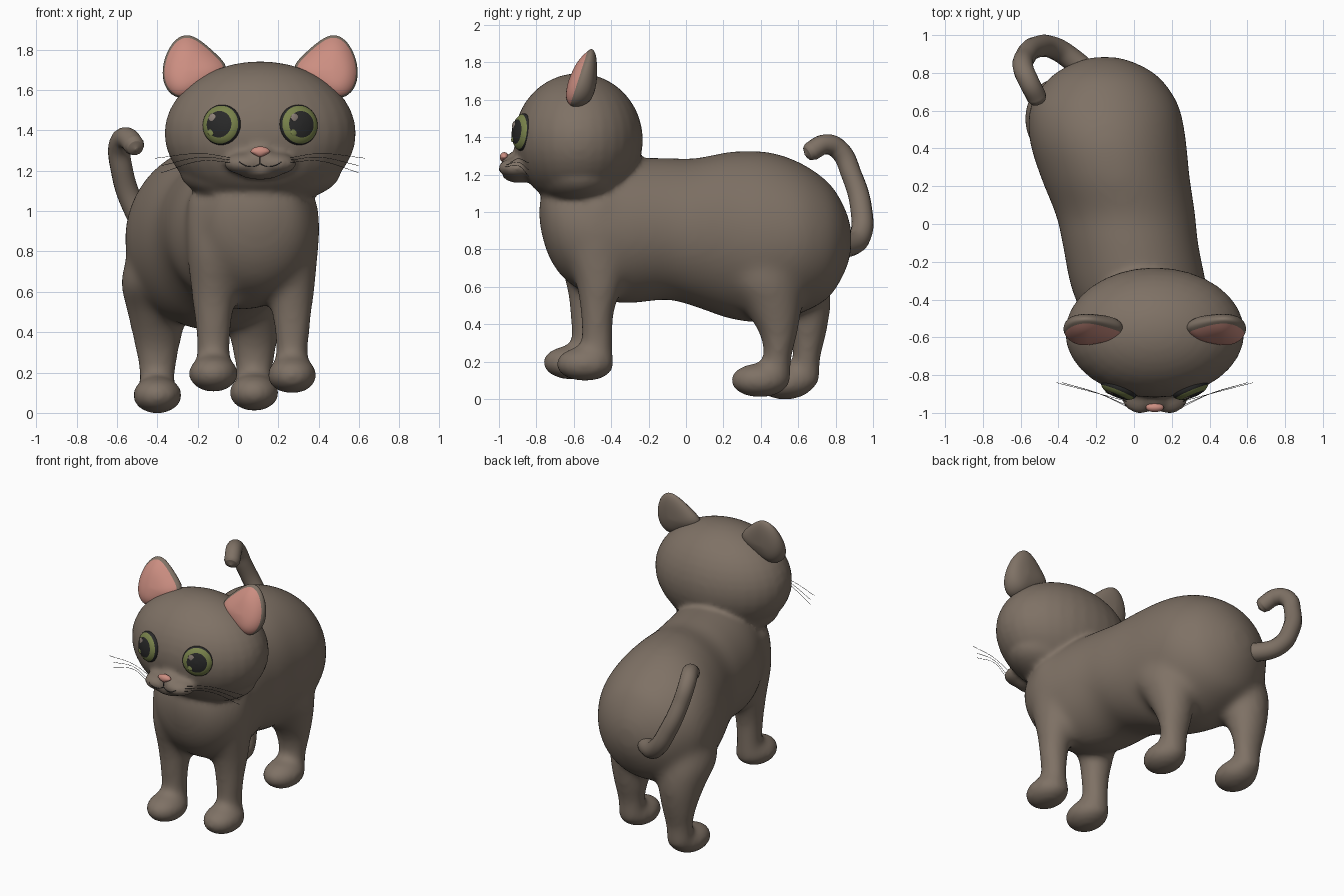
import bpy, bmesh, math
from mathutils import Matrix, Vector
from mathutils.bvhtree import BVHTree

cube = bpy.data.objects.get("Cube")
if cube:
    bpy.data.objects.remove(cube)

MID = 0.11  # head centre in x


def material(name, rgb):
    m = bpy.data.materials.new(name)
    m.use_nodes = True
    m.diffuse_color = (*rgb, 1)
    m.node_tree.nodes["Principled BSDF"].inputs["Base Color"].default_value = (*rgb, 1)
    return m


fur = material("brown_fur", (0.212, 0.167, 0.131))
pink = material("pink_skin", (0.6, 0.27, 0.22))
green = material("green_iris", (0.19, 0.225, 0.07))
black = material("dark_pupil", (0.022, 0.022, 0.022))
glint = material("pale_glint", (0.27, 0.22, 0.19))


def finish(name, bm, *mats):
    bmesh.ops.recalc_face_normals(bm, faces=bm.faces)
    for f in bm.faces:
        f.smooth = True
    me = bpy.data.meshes.new(name)
    bm.to_mesh(me)
    bm.free()
    for m in mats:
        me.materials.append(m)
    ob = bpy.data.objects.new(name, me)
    bpy.context.collection.objects.link(ob)
    return ob


def bake(ob):
    """Swap an object's modifiers or curve for the resulting mesh."""
    bpy.context.view_layer.update()
    deps = bpy.context.evaluated_depsgraph_get()
    me = bpy.data.meshes.new_from_object(ob.evaluated_get(deps))
    name = ob.name
    bpy.data.objects.remove(ob)
    for p in me.polygons:
        p.use_smooth = True
    new = bpy.data.objects.new(name, me)
    bpy.context.collection.objects.link(new)
    return new


def fuse(name, bm, voxel, rounds):
    """Union overlapping closed parts and soften the joins."""
    ob = finish(name, bm, fur)
    rm = ob.modifiers.new("fuse", "REMESH")
    rm.mode = "VOXEL"
    rm.voxel_size = voxel
    sm = ob.modifiers.new("soften", "SMOOTH")
    sm.factor = 0.5
    sm.iterations = rounds
    ob = bake(ob)
    ob.data.materials.clear()
    ob.data.materials.append(fur)
    return ob


def ellipsoid(bm, centre, radii):
    mat = Matrix.Translation(centre) @ Matrix.Diagonal((*radii, 1))
    return bmesh.ops.create_uvsphere(bm, u_segments=32, v_segments=20, radius=1, matrix=mat)["verts"]


def skin_rings(bm, rings):
    """Bridge rings of points, close both ends, return faces per band."""
    rows = [[bm.verts.new(p) for p in r] for r in rings]
    n = len(rows[0])
    bands = [[bm.faces.new((a[i], a[(i + 1) % n], b[(i + 1) % n], b[i])) for i in range(n)]
             for a, b in zip(rows, rows[1:])]
    return [[bm.faces.new(rows[0])]] + bands + [[bm.faces.new(rows[-1])]]


def flowing(rows, steps=4):
    """Insert smooth in-between rows."""
    pts = [rows[0], *rows, rows[-1]]
    out = []
    for a, b, c, d in zip(pts, pts[1:], pts[2:], pts[3:]):
        for t in (k / steps for k in range(steps)):
            out.append([q + t / 2 * (r - p + t * (2 * p - 5 * q + 4 * r - s + t * (3 * (q - r) + s - p)))
                        for p, q, r, s in zip(a, b, c, d)])
    return out + [rows[-1]]


def loft(bm, sections, along_y=False, n=40):
    """Ellipse sections (x, y, z, radius a, radius b), level or upright."""
    rings = []
    for x, y, z, a, b in flowing(sections):
        turn = [(a * math.cos(t), b * math.sin(t)) for t in (math.tau * i / n for i in range(n))]
        rings.append([(x + u, y, z + v) if along_y else (x + u, y + v, z) for u, v in turn])
    skin_rings(bm, rings)


def tube(name, points, radius, mat, taper=None):
    cu = bpy.data.curves.new(name, "CURVE")
    cu.dimensions = "3D"
    cu.bevel_depth = radius
    cu.bevel_resolution = 5 if taper else 1
    cu.use_fill_caps = True
    s = cu.splines.new("BEZIER")
    s.bezier_points.add(len(points) - 1)
    for i, (bp, p) in enumerate(zip(s.bezier_points, points)):
        bp.co = p
        bp.handle_left_type = bp.handle_right_type = "AUTO"
        bp.radius = taper[i] if taper else 1
    cu.materials.append(mat)
    ob = bpy.data.objects.new(name, cu)
    bpy.context.collection.objects.link(ob)
    return bake(ob)


# Trunk, legs and feet, softly fused
bm = bmesh.new()
trunk = [  # y, centre x, half width, centre z, half height
    (-0.785, 0.1, 0.05, 1.0, 0.06), (-0.74, 0.09, 0.19, 0.975, 0.2), (-0.65, 0.085, 0.275, 0.93, 0.29),
    (-0.5, 0.07, 0.335, 0.91, 0.36), (-0.33, 0.025, 0.36, 0.9, 0.39), (-0.1, -0.02, 0.36, 0.91, 0.38),
    (0.05, -0.045, 0.37, 0.89, 0.398), (0.25, -0.1, 0.395, 0.875, 0.45), (0.45, -0.14, 0.415, 0.865, 0.455),
    (0.62, -0.155, 0.395, 0.86, 0.4), (0.75, -0.155, 0.315, 0.85, 0.32), (0.82, -0.155, 0.23, 0.85, 0.23),
    (0.87, -0.155, 0.12, 0.85, 0.12), (0.885, -0.155, 0.04, 0.85, 0.04)]
loft(bm, [(x, y, z, a, b) for y, x, a, z, b in trunk], along_y=True)

front_leg = [(0, 0.16, 0.084, 0.084), (0, 0.3, 0.082, 0.084), (0, 0.45, 0.094, 0.09),
             (0.01, 0.6, 0.112, 0.12), (0, 0.8, 0.13, 0.16), (0, 0.97, 0.135, 0.14), (0, 1.08, 0.12, 0.12)]
hind_leg = [(0, 0.08, 0.085, 0.08), (0.005, 0.21, 0.094, 0.074), (0.01, 0.34, 0.116, 0.1),
            (-0.025, 0.5, 0.15, 0.16), (-0.09, 0.66, 0.18, 0.21), (-0.1, 0.87, 0.12, 0.15)]
legs = [(front_leg, 0.268, -0.475, 0.187, -0.065), (front_leg, -0.122, -0.53, 0.195, -0.08),
        (hind_leg, 0.08, 0.485, 0.1, -0.09), (hind_leg, -0.4, 0.64, 0.088, -0.11)]
for profile, x, y, foot_z, foot_dy in legs:
    loft(bm, [(x, y + dy, z, a, b) for dy, z, a, b in profile])
    ellipsoid(bm, (x, y + foot_dy, foot_z), (0.128, 0.163, 0.094))
trunk_skin = fuse("trunk", bm, 0.022, 15)

# Head and muzzle, added to the trunk as one skin
bm = bmesh.new()
bm.from_mesh(trunk_skin.data)
bpy.data.objects.remove(trunk_skin)
ellipsoid(bm, (MID, -0.575, 1.385), (0.475, 0.345, 0.357))
ellipsoid(bm, (MID, -0.57, 1.195), (0.4, 0.25, 0.165))        # lower cheeks
ellipsoid(bm, (MID, -0.905, 1.27), (0.075, 0.08, 0.05))       # nose bridge
ellipsoid(bm, (MID, -0.895, 1.205), (0.12, 0.09, 0.05))       # chin
for side in (-1, 1):
    ellipsoid(bm, (MID + side * 0.075, -0.905, 1.235), (0.105, 0.1, 0.055))
coat = fuse("body_and_head", bm, 0.016, 8)

bpy.context.view_layer.update()
tree = BVHTree.FromObject(coat, bpy.context.evaluated_depsgraph_get())


def on_face(x, z):
    hit, normal, _, _ = tree.ray_cast(Vector((x, -3, z)), Vector((0, 1, 0)))
    return hit, normal


# Tail
tail = [(-0.2, 0.76, 0.83), (-0.32, 0.865, 0.82), (-0.42, 0.93, 0.87), (-0.52, 0.935, 1.03),
        (-0.575, 0.885, 1.2), (-0.585, 0.82, 1.33), (-0.555, 0.75, 1.362), (-0.515, 0.67, 1.325),
        (-0.508, 0.65, 1.312), (-0.503, 0.637, 1.305)]
tube("tail", tail, 0.055, fur, [1.1, 1.1, 1.08, 1.05, 1, 1, 0.98, 0.95, 0.75, 0.1])

# Ears: a domed pink front in a rounded shell that thins towards the tip
outline = [(0.37, 0.495), (0.435, 0.455), (0.48, 0.365), (0.49, 0.27), (0.46, 0.195), (0.39, 0.155),
           (0.28, 0.2), (0.13, 0.3), (0.21, 0.385), (0.3, 0.465)]
layers = [(0.05, -0.052), (0.5, -0.045), (0.78, -0.023), (0.93, 0.0), (1, 0.02),
          (0.98, 0.05), (0.82, 0.085), (0.5, 0.105), (0.05, 0.112)]
cx, cz = 0.36, 0.31
for side, label in ((1, "left"), (-1, "right")):
    bm = bmesh.new()
    rings = []
    for s, d in layers:
        ring = []
        for px, pz in outline:
            x, z = cx + (px - cx) * s, cz + (pz - cz) * s
            depth = d * (1.2 - 2.2 * (z - 0.17)) if d > 0 else d
            ring.append((MID + side * x, -0.62 + (z - 0.18) * 0.33 + depth, 1.39 + z))
        rings.append(ring)
    for band in skin_rings(bm, rings)[:4]:
        for f in band:
            f.material_index = 1
    ear = finish(label + "_ear", bm, fur, pink)
    sub = ear.modifiers.new("round", "SUBSURF")
    sub.levels = sub.render_levels = 2
    bake(ear)

# Eyes: domed discs coloured by ring, with small plates breaking the pupil
dome = [(0.004, 0.034), (0.035, 0.031), (0.066, 0.024), (0.082, 0.015), (0.094, 0.004),
        (0.1, -0.006), (0.1, -0.04)]
for side, label in ((1, "left"), (-1, "right")):
    centre, normal = on_face(MID + side * 0.195, 1.428)
    facing = normal + Vector((side * 0.07, 0, 0))
    place = Matrix.Translation(centre) @ facing.to_track_quat("Z", "Y").to_matrix().to_4x4()
    bm = bmesh.new()
    bands = skin_rings(bm, [[(r * math.cos(math.tau * i / 40), r * math.sin(math.tau * i / 40), h)
                             for i in range(40)] for r, h in dome])
    for i, band in enumerate(bands):
        for f in band:
            f.material_index = 1 if i in (3, 4) else 0
    bm.transform(place)
    finish(label + "_eye", bm, black, green)
    for part, mat, spot, size in (("glint", glint, (-0.036, 0.033, 0.028), 0.02),
                                  ("pupil_notch", green, (-0.042, -0.04, 0.025), 0.017)):
        bm = bmesh.new()
        ellipsoid(bm, spot, (size, size, 0.004))
        bm.transform(place)
        finish(f"{label}_eye_{part}", bm, mat)

# Nose: rounded, narrowing downwards
bm = bmesh.new()
for v in ellipsoid(bm, (0, 0, 0), (0.048, 0.024, 0.027)):
    v.co.x *= 1 + min(0, v.co.z) * 22
bm.transform(Matrix.Translation(on_face(MID, 1.293)[0] + Vector((0, -0.002, 0))))
finish("nose", bm, pink)

# Mouth lines and whiskers
tube("mouth_centre", [on_face(MID, z)[0] for z in (1.27, 1.25, 1.235)], 0.0025, black)
for side, label in ((1, "left"), (-1, "right")):
    lip = [(0, 1.235), (0.025, 1.222), (0.05, 1.22), (0.08, 1.228), (0.105, 1.245)]
    tube(label + "_lip", [on_face(MID + side * dx, z)[0] for dx, z in lip], 0.0025, black)
    for k, (reach, z) in enumerate([(0.52, 1.262), (0.49, 1.225), (0.49, 1.19)]):
        root = on_face(MID + side * 0.15, 1.265 - 0.012 * k)[0]
        mid = (MID + side * 0.29, -0.9, 1.285 - 0.018 * k)
        tube(f"{label}_whisker_{k + 1}", [root, mid, (MID + side * reach, -0.84, z)], 0.0012, black)
